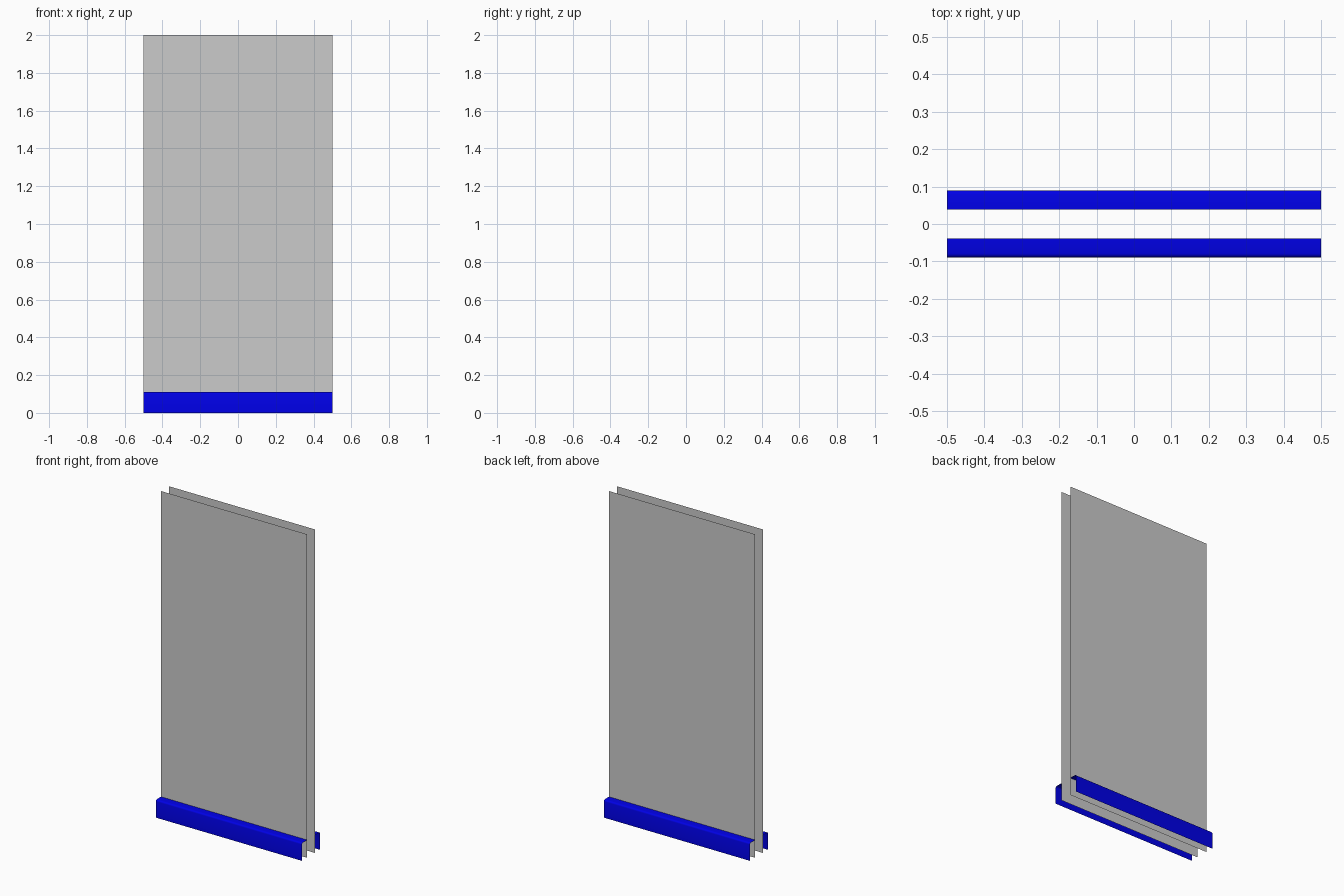
import bpy
import math

if "Cube" in bpy.data.objects:
    bpy.data.objects.remove(bpy.data.objects["Cube"])

HALF = 0.5        # half length of the wall section
WALL_Y = 0.039    # wall sheet distance from the centre
BASE_Y = 0.089    # outer face of the skirting
BASE_H = 0.11     # skirting height
R = 0.01          # rounding of the skirting's upper edge

blue = bpy.data.materials.new("skirting_blue")
blue.diffuse_color = (0.0, 0.0, 0.8, 1.0)
blue.use_nodes = True
blue.node_tree.nodes["Principled BSDF"].inputs["Base Color"].default_value = blue.diffuse_color


def extrude_profile(name, profile, side, material=None):
    """Sweep an open (y, z) profile along x, with no end caps."""
    if side < 0:
        rows = [(HALF, -HALF)] * len(profile)
    else:
        rows = [(-HALF, HALF)] * len(profile)
    verts = [(x, y * side, z) for (y, z), xs in zip(profile, rows) for x in xs]
    faces = [(2 * i, 2 * i + 1, 2 * i + 3, 2 * i + 2) for i in range(len(profile) - 1)]
    # outward-facing winding
    faces = [f[::-1] for f in faces]
    mesh = bpy.data.meshes.new(name)
    mesh.from_pydata(verts, [], faces)
    obj = bpy.data.objects.new(name, mesh)
    bpy.context.collection.objects.link(obj)
    if material:
        mesh.materials.append(material)
    return obj


# Wall sheet: a single flat face; skirting: open L profile with a rounded edge
wall = [(WALL_Y, 0), (WALL_Y, 2)]
arc = [(BASE_Y - R + R * math.cos(a), BASE_H - R + R * math.sin(a))
       for a in (math.radians(30 * i) for i in range(4))]
skirting = [(BASE_Y, 0)] + arc + [(WALL_Y, BASE_H)]

for label, side in (("front", -1), ("back", 1)):
    extrude_profile(label + "_wall", wall, side)
    board = extrude_profile(label + "_skirting", skirting, side, blue)
    bpy.ops.object.select_all(action='DESELECT')
    board.select_set(True)
    bpy.context.view_layer.objects.active = board
    bpy.ops.object.shade_smooth_by_angle(angle=math.radians(35))
